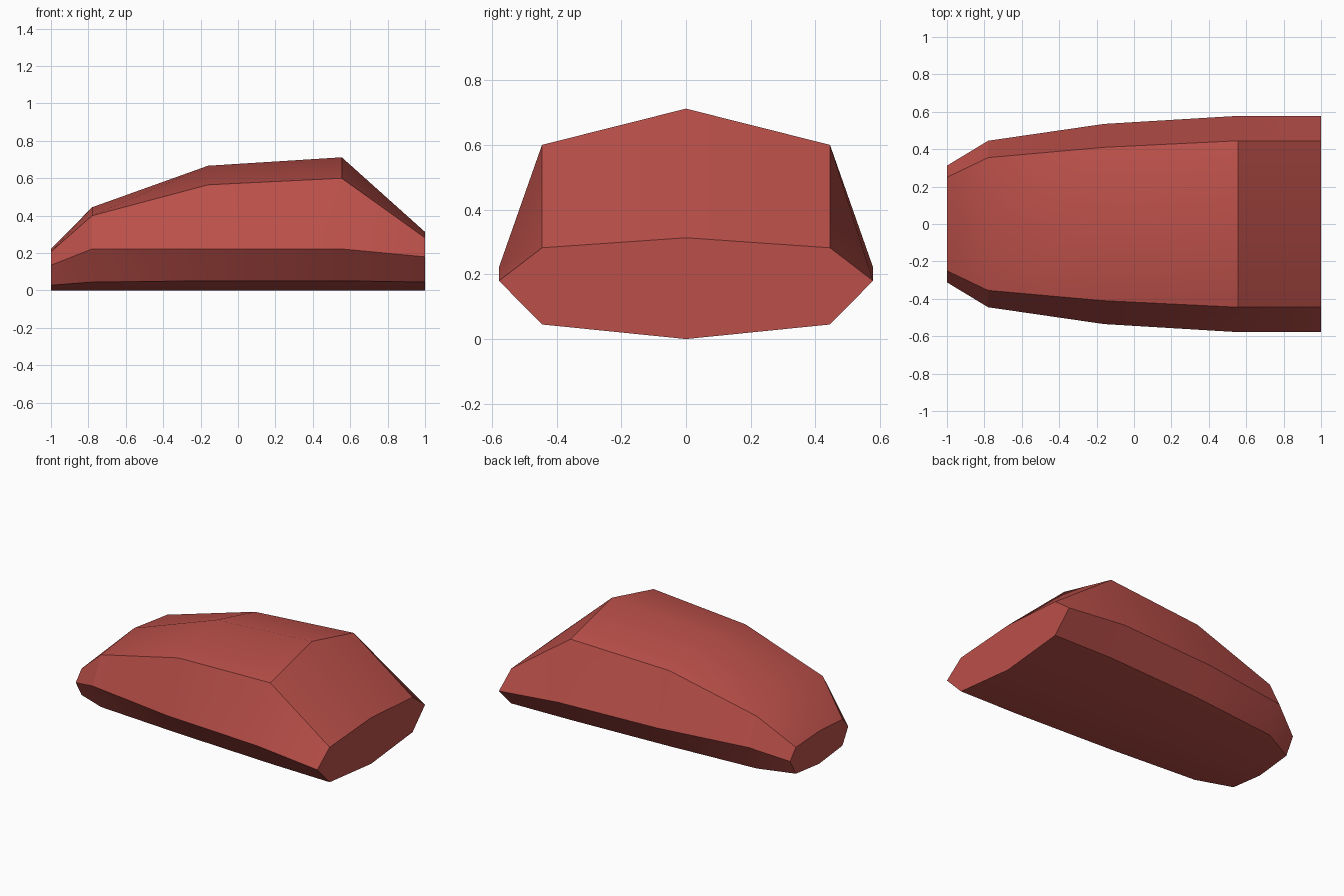
import bpy, bmesh, math

if "Cube" in bpy.data.objects:
    bpy.data.objects.remove(bpy.data.objects["Cube"])

red = bpy.data.materials.new("brick red")
red.diffuse_color = (0.50, 0.08, 0.068, 1)
red.use_nodes = True
red.node_tree.nodes["Principled BSDF"].inputs["Base Color"].default_value = red.diffuse_color

# Hull stations along x:
# x, roof z, shoulder (y, z), waist (y, z), sill (y, z)
stations = [
    (-1.00, 0.222, (0.25, 0.207), (0.312, 0.135), (0.25, 0.028)),
    (-0.78, 0.445, (0.355, 0.40), (0.445, 0.222), (0.355, 0.045)),
    (-0.16, 0.667, (0.41, 0.565), (0.535, 0.222), (0.41, 0.052)),
    (0.555, 0.712, (0.445, 0.60), (0.578, 0.222), (0.445, 0.052)),
    (1.00, 0.313, (0.445, 0.282), (0.578, 0.18), (0.445, 0.045)),
]

bm = bmesh.new()
rings = []
for x, roof, *side in stations:
    # Roof ridge, right side down, keel, left side up
    loop = [(0, roof)] + side + [(0, 0)] + [(-y, z) for y, z in reversed(side)]
    rings.append([bm.verts.new((x, y, z)) for y, z in loop])

# Skin between neighbouring stations
for a, b in zip(rings, rings[1:]):
    for i in range(8):
        j = (i + 1) % 8
        bm.faces.new((a[i], a[j], b[j], b[i]))

# End caps
bm.faces.new(rings[0])
bm.faces.new(rings[-1])
bmesh.ops.recalc_face_normals(bm, faces=bm.faces)

mesh = bpy.data.meshes.new("hull")
bm.to_mesh(mesh)
bm.free()
mesh.materials.append(red)
hull = bpy.data.objects.new("hull", mesh)
bpy.context.collection.objects.link(hull)

# Smooth the gentle bends, keep the hard creases
bpy.context.view_layer.objects.active = hull
hull.select_set(True)
bpy.ops.object.shade_smooth_by_angle(angle=math.radians(30))
